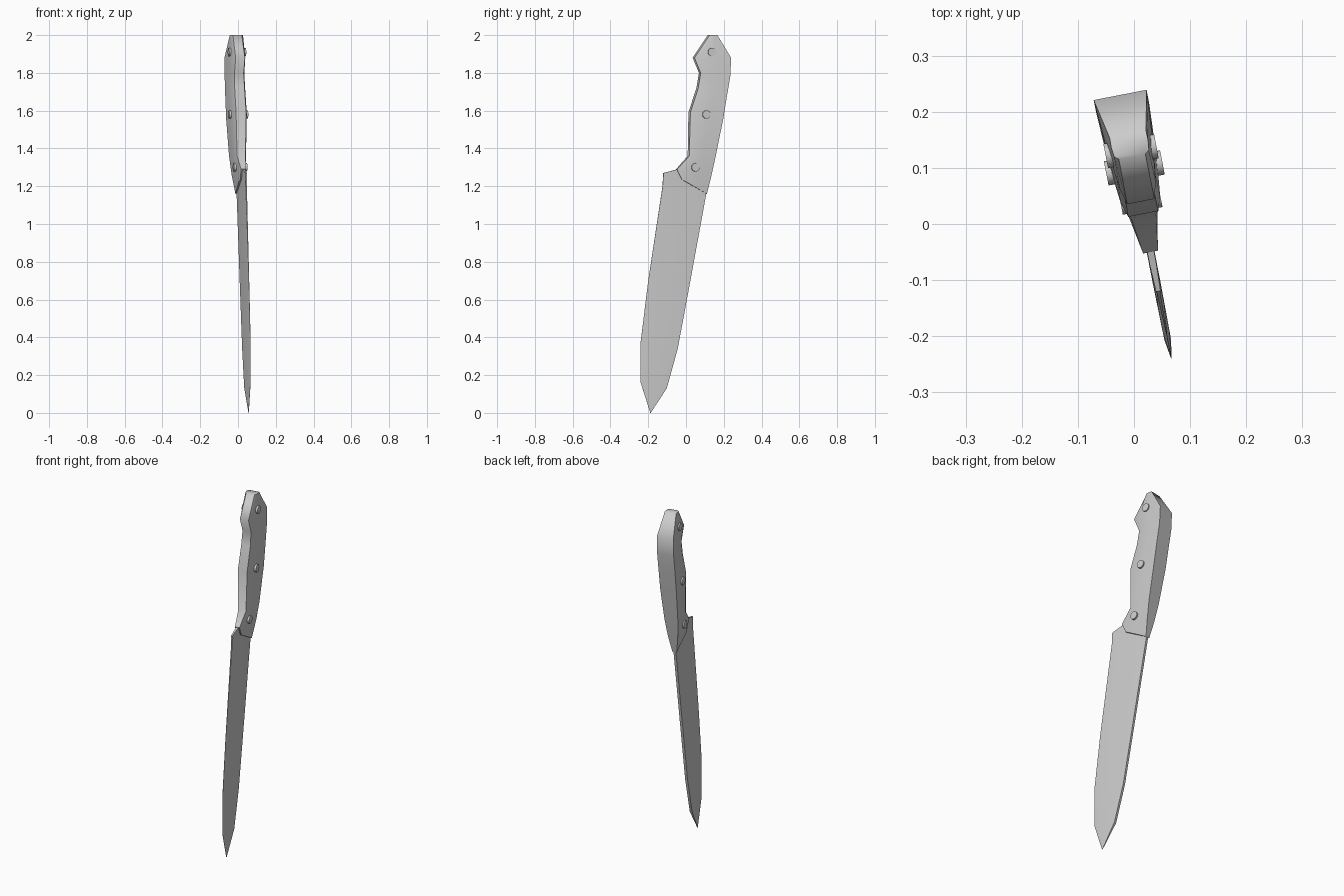
import bpy, bmesh, math
from mathutils import Matrix, Vector

if "Cube" in bpy.data.objects:
    bpy.data.objects.remove(bpy.data.objects["Cube"])

YAW = math.radians(11)
PLACE = Matrix.Translation((0.02, 0, 0)) @ Matrix.Rotation(YAW, 4, "Z")

steel = bpy.data.materials.new("light grey")
steel.use_nodes = True
steel.diffuse_color = (0.6, 0.6, 0.6, 1)
steel.node_tree.nodes["Principled BSDF"].inputs["Base Color"].default_value = (0.6, 0.6, 0.6, 1)


def finish(name, bm, angle):
    """Place the part in the tilted plane of the knife and shade it."""
    bmesh.ops.recalc_face_normals(bm, faces=bm.faces)
    bm.transform(PLACE)
    mesh = bpy.data.meshes.new(name)
    bm.to_mesh(mesh)
    bm.free()
    mesh.materials.append(steel)
    obj = bpy.data.objects.new(name, mesh)
    bpy.context.collection.objects.link(obj)
    bpy.ops.object.select_all(action="DESELECT")
    obj.select_set(True)
    bpy.context.view_layer.objects.active = obj
    bpy.ops.object.shade_smooth_by_angle(angle=math.radians(angle))


def loft(name, sections, angle):
    """Skin mirrored cross-sections; each is (back, front, [(t, half width)])."""
    bm = bmesh.new()
    rings = []
    for back, front, widths in sections:
        b, f = (Vector((0, y / math.cos(YAW), z)) for y, z in (back, front))
        outline = [(t, w) for t, w in widths] + [(t, -w) for t, w in reversed(widths)]
        rings.append([bm.verts.new(b.lerp(f, t) + Vector((w, 0, 0))) for t, w in outline])
    for lower, upper in zip(rings, rings[1:]):
        n = len(lower)
        for i in range(n):
            j = (i + 1) % n
            bm.faces.new((lower[i], lower[j], upper[j], upper[i]))
    bm.faces.new(rings[0])
    bm.faces.new(rings[-1])
    finish(name, bm, angle)


# Blade: spine point, cutting edge point, edge half width
blade = [
    ((0.07, 1.32), (-0.12, 1.27), 0.004),
    ((0.107, 1.165), (-0.124, 1.20), 0.003),
    ((0.022, 0.70), (-0.20, 0.70), 0.0005),
    ((-0.045, 0.34), (-0.24, 0.375), 0.0005),
    ((-0.103, 0.13), (-0.24, 0.16), 0.0005),
    ((-0.187, 0.0), (-0.189, 0.0), 0.0005),
]
loft("blade", [(s, e, [(0, 0.007 if s[1] else 0.001),
                       (0.75, 0.006 if s[1] else 0.001), (1, w)])
               for s, e, w in blade], 20)

# Handle: back point, belly point, back half width, belly half width
handle = [
    ((0.108, 1.16), (-0.024, 1.235), 0.013, 0.016),
    ((0.13, 1.26), (-0.05, 1.29), 0.029, 0.017),
    ((0.15, 1.36), (0.013, 1.36), 0.039, 0.028),
    ((0.188, 1.555), (0.018, 1.59), 0.047, 0.034),
    ((0.208, 1.68), (0.06, 1.72), 0.048, 0.033),
    ((0.225, 1.78), (0.073, 1.80), 0.048, 0.031),
    ((0.23, 1.88), (0.04, 1.88), 0.048, 0.031),
    ((0.16, 2.0), (0.12, 2.0), 0.033, 0.030),
]
loft("handle", [(b, f, [(0, wb), (0.45, (wb + wf) * 0.53), (0.85, wf * 1.05), (1, wf * 0.8)])
                for b, f, wb, wf in handle], 60)

# Rivets running through the handle
for place, y, z, half in (("lower", 0.045, 1.30, 0.036),
                          ("middle", 0.10, 1.58, 0.051),
                          ("upper", 0.13, 1.91, 0.046)):
    bm = bmesh.new()
    turn = Matrix.Translation((0, y / math.cos(YAW), z)) @ Matrix.Rotation(math.pi / 2, 4, "Y")
    bmesh.ops.create_cone(bm, cap_ends=True, segments=16, radius1=0.022, radius2=0.022,
                          depth=2 * half, matrix=turn)
    finish(place + "_rivet", bm, 40)
